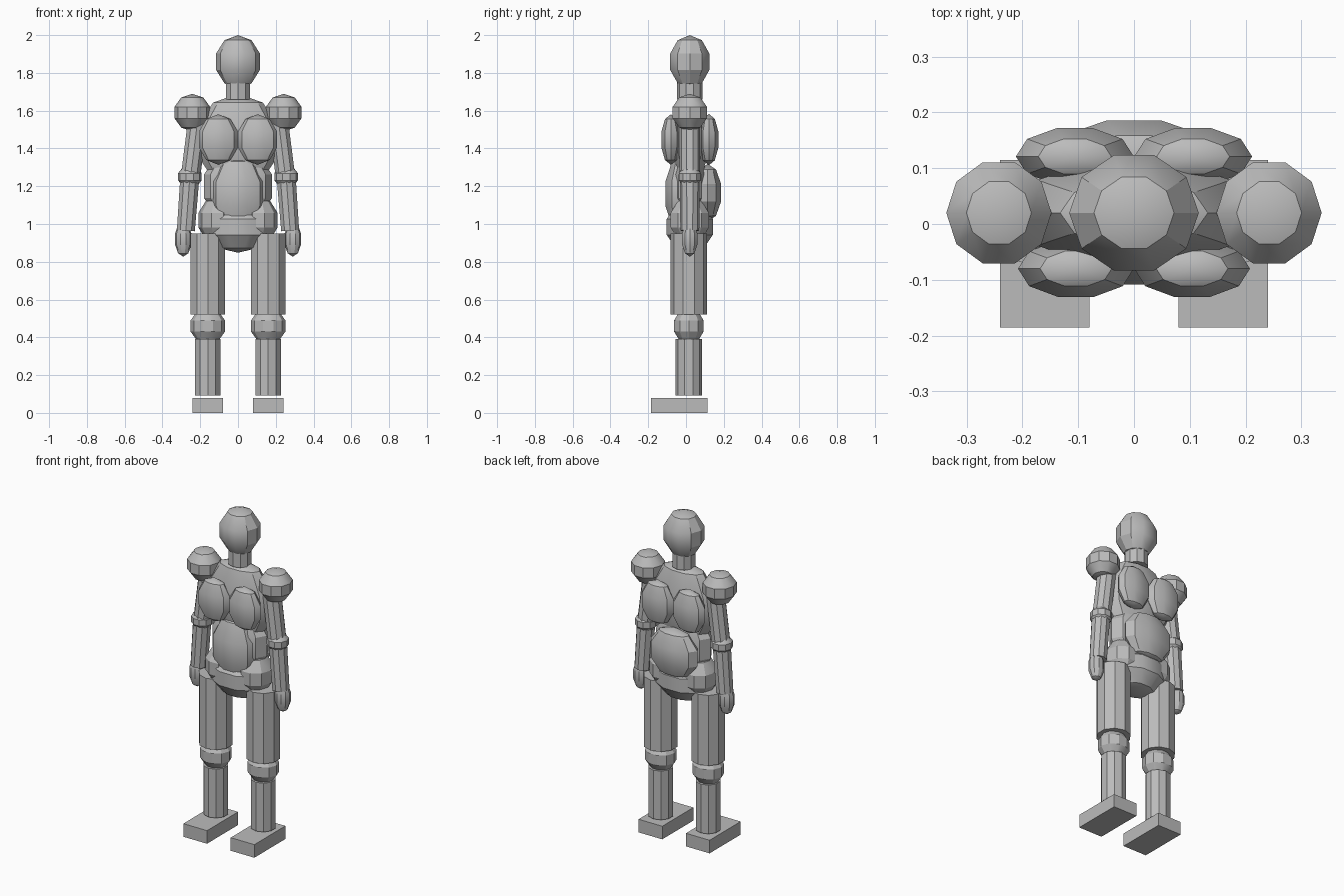
import bpy, bmesh, math
from mathutils import Vector, Matrix

cube = bpy.data.objects.get("Cube")
if cube:
    bpy.data.objects.remove(cube, do_unlink=True)

grey = bpy.data.materials.new("plain_grey")
grey.use_nodes = True
grey.diffuse_color = (0.5, 0.5, 0.5, 1)
grey.node_tree.nodes["Principled BSDF"].inputs["Base Color"].default_value = (0.5, 0.5, 0.5, 1)

SIDES = 10   # sides of every rounded part
Y = 0.02     # depth of the body's centre line


def finish(name, bm):
    bmesh.ops.recalc_face_normals(bm, faces=bm.faces)
    mesh = bpy.data.meshes.new(name)
    bm.to_mesh(mesh)
    bm.free()
    mesh.materials.append(grey)
    obj = bpy.data.objects.new(name, mesh)
    bpy.context.collection.objects.link(obj)
    bpy.ops.object.select_all(action='DESELECT')
    obj.select_set(True)
    bpy.context.view_layer.objects.active = obj
    bpy.ops.object.shade_smooth_by_angle(angle=math.radians(30))
    return obj


def ball(name, centre, radii):
    """Ellipsoid of ten sides and five bands, with a corner pointing along x."""
    bm = bmesh.new()
    rings = []
    for k in range(1, 5):
        p = math.pi * k / 5
        rings.append([bm.verts.new((math.sin(p) * math.cos(2 * math.pi * i / SIDES),
                                    math.sin(p) * math.sin(2 * math.pi * i / SIDES),
                                    math.cos(p))) for i in range(SIDES)])
    top, bottom = bm.verts.new((0, 0, 1)), bm.verts.new((0, 0, -1))
    for i in range(SIDES):
        j = (i + 1) % SIDES
        bm.faces.new((top, rings[0][i], rings[0][j]))
        bm.faces.new((bottom, rings[3][j], rings[3][i]))
        for a, b in zip(rings, rings[1:]):
            bm.faces.new((a[i], b[i], b[j], a[j]))
    bm.transform(Matrix.Translation(centre) @ Matrix.Diagonal((*radii, 1)))
    return finish(name, bm)


def rod(name, start, end, r_start, r_end):
    """Ten-sided capped rod between two points, with a corner pointing along y."""
    start, end = Vector(start), Vector(end)
    axis = end - start
    bm = bmesh.new()
    rings = []
    for z, r in ((0, r_start), (axis.length, r_end)):
        rings.append([bm.verts.new((r * math.sin(2 * math.pi * i / SIDES),
                                    r * math.cos(2 * math.pi * i / SIDES), z))
                      for i in range(SIDES)])
    for i in range(SIDES):
        j = (i + 1) % SIDES
        bm.faces.new((rings[0][i], rings[0][j], rings[1][j], rings[1][i]))
    for ring in rings:
        bm.faces.new(ring)
    turn = Vector((0, 0, 1)).rotation_difference(axis).to_matrix().to_4x4()
    bm.transform(Matrix.Translation(start) @ turn)
    return finish(name, bm)


def box(name, low, high):
    bm = bmesh.new()
    bmesh.ops.create_cube(bm, size=1)
    low, high = Vector(low), Vector(high)
    bm.transform(Matrix.Translation((low + high) / 2) @ Matrix.Diagonal((*(high - low), 1)))
    return finish(name, bm)


# Head and trunk
ball("head", (0, Y, 1.859), (0.122, 0.1145, 0.141))
rod("neck", (0, Y, 1.66), (0, Y, 1.78), 0.067, 0.067)
ball("upper_torso", (0, Y, 1.44), (0.225, 0.105, 0.25))
ball("waist", (0, Y, 1.20), (0.19, 0.105, 0.2))
ball("belly", (0, -0.02, 1.16), (0.15, 0.098, 0.21))
ball("lower_back", (0, 0.115, 1.166), (0.165, 0.078, 0.152))
ball("pelvis", (0, Y, 0.985), (0.19, 0.135, 0.137))

# Paired parts
for side, s in (("left", 1), ("right", -1)):
    # Chest and back masses, hips
    ball(side + "_chest", (s * 0.104, -0.08, 1.447), (0.109, 0.056, 0.134))
    ball(side + "_shoulder_blade", (s * 0.106, 0.121, 1.447), (0.111, 0.056, 0.136))
    ball(side + "_hip", (s * 0.108, Y, 1.02), (0.107, 0.112, 0.125))

    # Arm
    ball(side + "_shoulder", (s * 0.242, Y, 1.59), (0.099, 0.1, 0.099))
    rod(side + "_upper_arm", (s * 0.212, Y, 1.56), (s * 0.25, Y, 1.26), 0.054, 0.054)
    ball(side + "_elbow", (s * 0.255, Y, 1.25), (0.066, 0.064, 0.06))
    rod(side + "_forearm", (s * 0.255, Y, 1.25), (s * 0.276, Y, 0.965), 0.053, 0.05)
    ball(side + "_hand", (s * 0.29, Y, 0.92), (0.046, 0.045, 0.093))

    # Leg
    rod(side + "_thigh", (s * 0.16, 0.015, 0.52), (s * 0.16, 0.015, 0.95), 0.097, 0.097)
    ball(side + "_knee", (s * 0.16, 0.015, 0.46), (0.095, 0.086, 0.098))
    rod(side + "_shin", (s * 0.16, 0.015, 0.092), (s * 0.16, 0.015, 0.39), 0.071, 0.071)
    box(side + "_foot", (s * 0.16 - 0.08, -0.185, 0), (s * 0.16 + 0.08, 0.115, 0.08))
